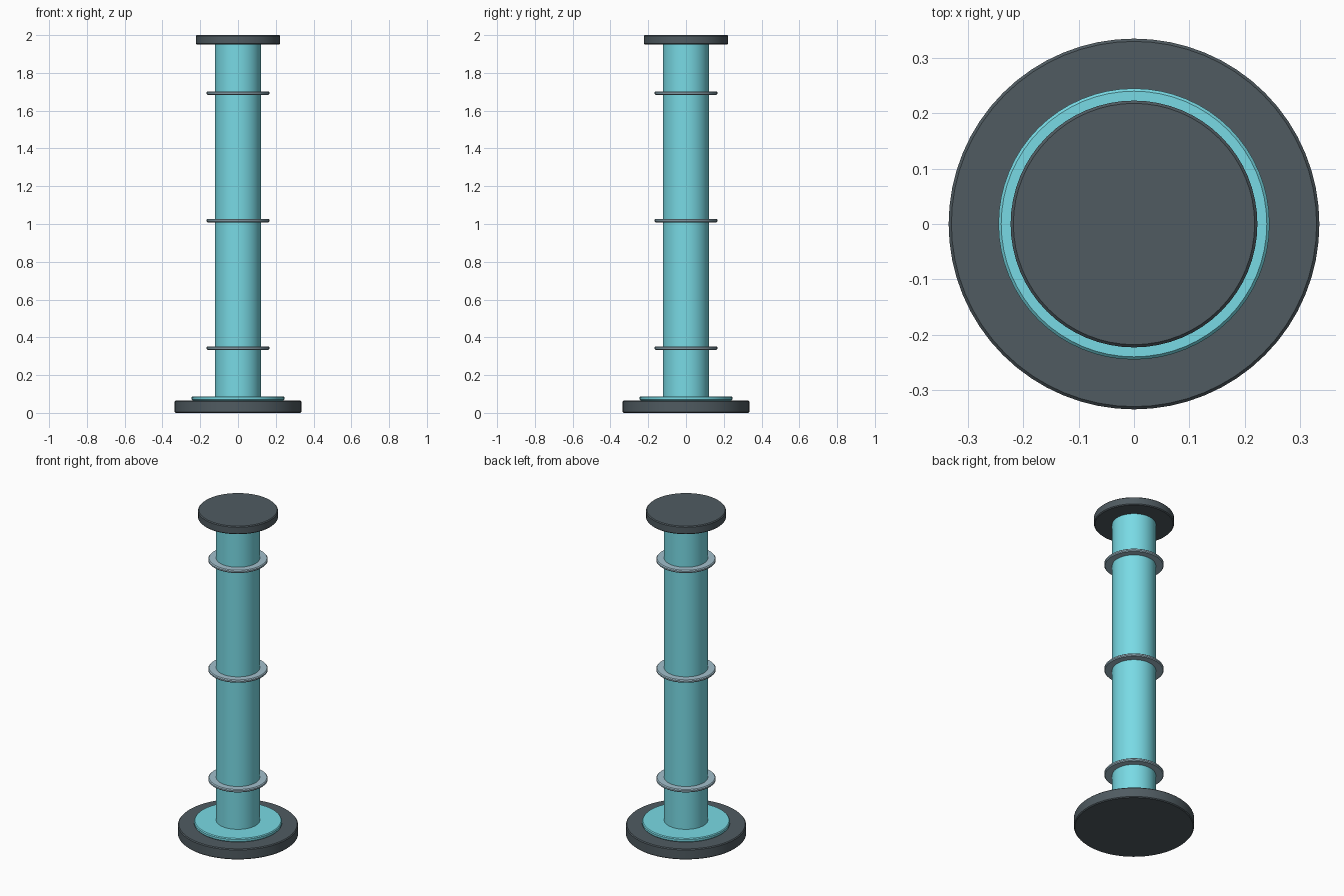
import bpy, bmesh, math

if "Cube" in bpy.data.objects:
    bpy.data.objects.remove(bpy.data.objects["Cube"])

SEG = 64


def material(name, rgb):
    m = bpy.data.materials.new(name)
    m.diffuse_color = (*rgb, 1)
    m.use_nodes = True
    m.node_tree.nodes["Principled BSDF"].inputs["Base Color"].default_value = m.diffuse_color
    return m


dark = material("dark_metal", (0.08, 0.105, 0.12))
cyan = material("cyan_glow", (0.19, 0.7, 0.78))
steel = material("pale_steel", (0.36, 0.52, 0.6))


def lathe(name, profile, mat, closed=False):
    """Spin an (r, z) profile round the z axis."""
    bm = bmesh.new()
    vs = [bm.verts.new((r, 0, z)) for r, z in profile]
    es = [bm.edges.new(p) for p in zip(vs, vs[1:])]
    if closed:
        es.append(bm.edges.new((vs[-1], vs[0])))
    bmesh.ops.spin(bm, geom=vs + es, cent=(0, 0, 0), axis=(0, 0, 1),
                   angle=math.tau, steps=SEG, use_duplicate=False)
    bmesh.ops.remove_doubles(bm, verts=bm.verts, dist=1e-5)
    bmesh.ops.recalc_face_normals(bm, faces=bm.faces)
    me = bpy.data.meshes.new(name)
    bm.to_mesh(me)
    bm.free()
    ob = bpy.data.objects.new(name, me)
    bpy.context.collection.objects.link(ob)
    me.materials.append(mat)
    bpy.ops.object.select_all(action='DESELECT')
    ob.select_set(True)
    bpy.context.view_layer.objects.active = ob
    bpy.ops.object.shade_smooth_by_angle(angle=math.radians(30))
    return ob


def disc(name, r, z0, z1, b, mat):
    """Solid disc with small chamfers on both rims."""
    return lathe(name, [(0, z0), (r - b, z0), (r, z0 + b),
                        (r, z1 - b), (r - b, z1), (0, z1)], mat)


# Foot, glowing plate, column and top cap
disc("base", 0.335, 0.0, 0.065, 0.005, dark)
disc("base_plate", 0.245, 0.065, 0.088, 0.005, cyan)
disc("column", 0.122, 0.08, 1.955, 0.001, cyan)
disc("top_cap", 0.223, 1.95, 2.0, 0.005, dark)

# Three thin collars round the column
for i, z in enumerate((0.343, 1.018, 1.693)):
    h, b, r = 0.009, 0.005, 0.166
    lathe(f"collar_{i + 1}", [(0.118, z - h), (r - b, z - h), (r, z - h + b),
                              (r, z + h - b), (r - b, z + h), (0.118, z + h)],
          steel, closed=True)
